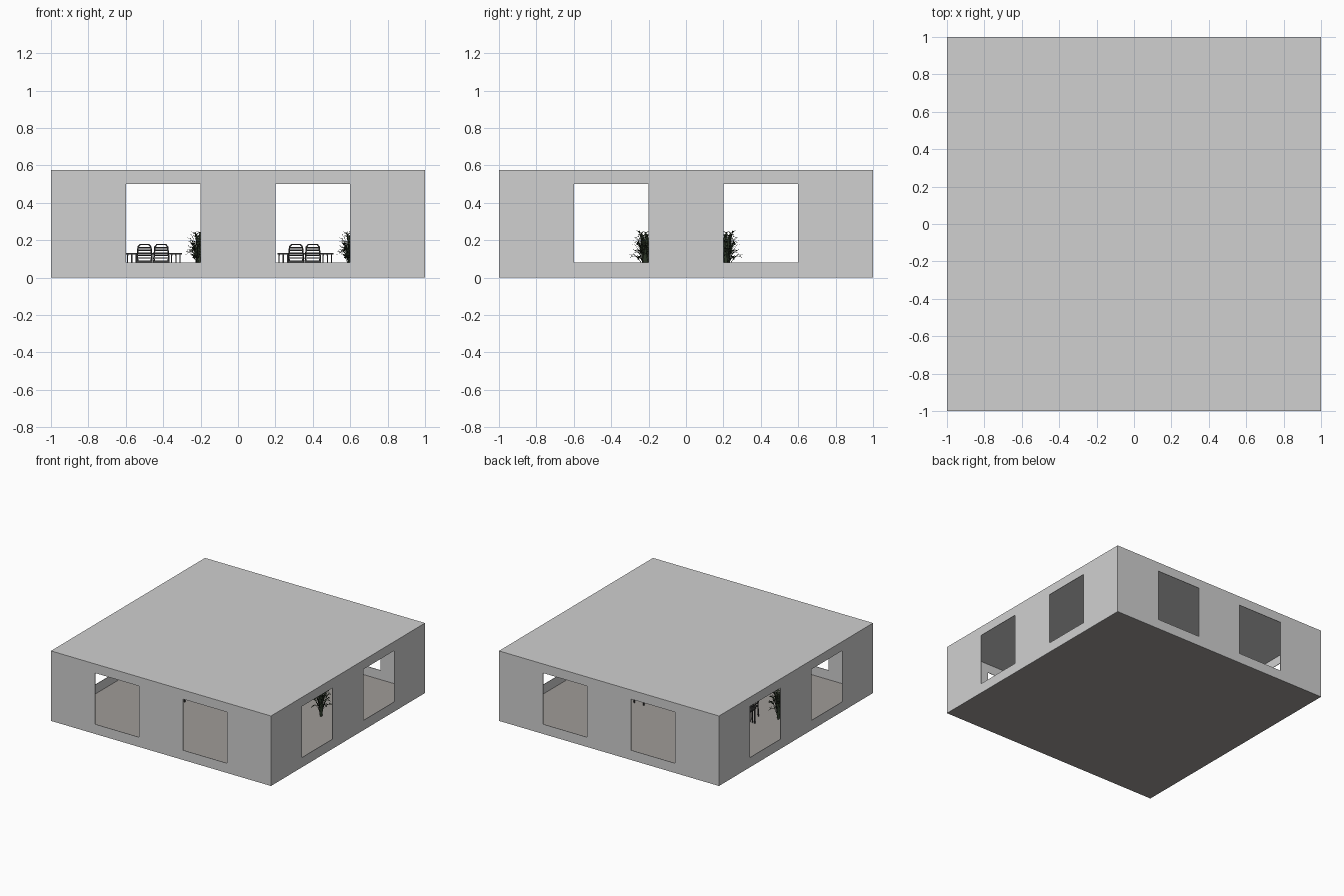
import bpy, bmesh, math, random
from mathutils import Vector, Matrix

if "Cube" in bpy.data.objects:
    bpy.data.objects.remove(bpy.data.objects["Cube"])

random.seed(4)


def material(name, rgb):
    m = bpy.data.materials.new(name)
    m.diffuse_color = (*rgb, 1)
    m.use_nodes = True
    m.node_tree.nodes["Principled BSDF"].inputs["Base Color"].default_value = m.diffuse_color
    return m


WALL = material("pale grey wall", (0.63, 0.63, 0.63))
FLOOR = material("warm grey floor", (0.35, 0.33, 0.315))
DARK = material("dark furniture", (0.05, 0.05, 0.05))
LEAF = material("dark leaf", (0.03, 0.045, 0.025))


def finish(bm, name, mat):
    me = bpy.data.meshes.new(name)
    bm.to_mesh(me)
    bm.free()
    me.materials.append(mat)
    ob = bpy.data.objects.new(name, me)
    bpy.context.collection.objects.link(ob)
    return ob


def box(bm, centre, size, tilt=0.0):
    mat = Matrix.Translation(centre) @ Matrix.Rotation(tilt, 4, 'X') @ Matrix.Diagonal((*size, 1))
    bmesh.ops.create_cube(bm, size=1, matrix=mat)


def rod(bm, a, b, t):
    a, b = Vector(a), Vector(b)
    rot = (b - a).to_track_quat('Z', 'Y').to_matrix().to_4x4()
    mat = Matrix.Translation((a + b) / 2) @ rot @ Matrix.Diagonal((t, t, (b - a).length, 1))
    bmesh.ops.create_cube(bm, size=1, matrix=mat)


def copy(ob, x, y, turn=0.0):
    ob2 = ob.copy()
    bpy.context.collection.objects.link(ob2)
    ob2.location = (x, y, 0)
    ob2.rotation_euler[2] = turn


# walls with two openings on each side, and the flat roof
W = [-1, -0.6, -0.2, 0.2, 0.6, 1]
Z = [0, 0.08, 0.5, 0.575]
bm = bmesh.new()
for k in range(4):
    rot = Matrix.Rotation(k * math.pi / 2, 3, 'Z')
    for i in range(5):
        for j in range(3):
            if j == 1 and i in (1, 3):
                continue
            pts = [(W[i], -1, Z[j]), (W[i + 1], -1, Z[j]),
                   (W[i + 1], -1, Z[j + 1]), (W[i], -1, Z[j + 1])]
            bm.faces.new([bm.verts.new(rot @ Vector(p)) for p in pts])
for i in range(5):
    for j in range(5):
        pts = [(W[i], W[j]), (W[i + 1], W[j]), (W[i + 1], W[j + 1]), (W[i], W[j + 1])]
        bm.faces.new([bm.verts.new((x, y, Z[3])) for x, y in pts])
bmesh.ops.remove_doubles(bm, verts=bm.verts, dist=1e-4)
shell = finish(bm, "walls_and_roof", WALL)
sol = shell.modifiers.new("thickness", 'SOLIDIFY')
sol.thickness = 0.004
sol.offset = -1

# floor slab, covering the underside
bm = bmesh.new()
box(bm, (0, 0, 0.002), (1.999, 1.999, 0.004))
finish(bm, "floor", FLOOR)

# slatted armchair, back towards -y
bm = bmesh.new()
for s in (-1, 1):
    rod(bm, (s * 0.036, 0.04, 0.004), (s * 0.036, 0.04, 0.10), 0.006)
    rod(bm, (s * 0.042, -0.035, 0.004), (s * 0.040, -0.035, 0.10), 0.006)
    rod(bm, (s * 0.040, -0.035, 0.10), (s * 0.034, -0.05, 0.165), 0.006)
    rod(bm, (s * 0.034, -0.05, 0.165), (s * 0.024, -0.053, 0.177), 0.006)
    rod(bm, (s * 0.040, -0.04, 0.118), (s * 0.038, 0.042, 0.112), 0.005)
rod(bm, (-0.026, -0.053, 0.177), (0.026, -0.053, 0.177), 0.006)
for i in range(5):
    t = i / 4
    w = 0.078 - 0.012 * t
    box(bm, (0, -0.036 - 0.014 * t, 0.105 + 0.055 * t), (w, 0.003, 0.006), 0.2)
for i in range(6):
    box(bm, (0, -0.032 + i * 0.0145, 0.09), (0.078, 0.011, 0.005))
box(bm, (0, 0.04, 0.083), (0.072, 0.004, 0.01))
box(bm, (0, -0.035, 0.083), (0.08, 0.004, 0.01))
chair = finish(bm, "armchair", DARK)

# low slatted table with several thin legs at each end
bm = bmesh.new()
for i in range(6):
    box(bm, (0, -0.05 + i * 0.02, 0.128), (0.30, 0.015, 0.007))
for s in (-1, 1):
    for x in (0.14, 0.118, 0.095):
        box(bm, (s * x, 0, 0.121), (0.007, 0.11, 0.007))
        for y in (-0.05, 0.05):
            rod(bm, (s * x, y, 0.004), (s * x, y, 0.122), 0.006)
table = finish(bm, "table", DARK)

# bushy palm made of arching pointed leaves
bm = bmesh.new()
N = 30
for k in range(N):
    ang = k * 2.39996
    t = k / (N - 1)
    reach = 0.03 + 0.055 * t + random.uniform(-0.01, 0.01)
    top = 0.25 - 0.14 * t + random.uniform(-0.012, 0.012)
    out = Vector((math.cos(ang), math.sin(ang), 0))
    side = Vector((-out.y, out.x, 0))
    prev = None
    for s in range(6):
        u = s / 5
        rise = math.sin(u * (1.57 + 0.5 * t))
        c = out * (0.008 + reach * u ** 1.5) + Vector((0, 0, 0.004 + top * rise))
        w = 0.002 + 0.007 * math.sin(math.pi * min(1, u * 0.97)) * u
        row = [bm.verts.new(c - side * w), bm.verts.new(c + side * w)]
        if prev:
            bm.faces.new((prev[0], prev[1], row[1], row[0]))
        prev = row
    # small side leaflets
    for u in (0.55, 0.7, 0.85):
        rise = math.sin(u * (1.57 + 0.5 * t))
        c = out * (0.008 + reach * u ** 1.5) + Vector((0, 0, 0.004 + top * rise))
        for d in (-1, 1):
            tip = c + side * d * 0.022 + out * 0.012 + Vector((0, 0, 0.012))
            bm.faces.new([bm.verts.new(p) for p in
                          (c - out * 0.003, c + out * 0.003 + Vector((0, 0, 0.006)), tip)])
palm = finish(bm, "palm", LEAF)

# two matching seating groups
for n, cx in enumerate((-0.455, 0.355)):
    spots = [(chair, -0.045, -0.13, 0), (chair, 0.045, -0.13, 0),
             (chair, -0.045, 0.13, math.pi), (chair, 0.045, 0.13, math.pi),
             (table, 0.005, 0, 0),
             (palm, 0.25, 0.215, 0), (palm, -0.235, -0.215, math.pi)]
    for ob, x, y, a in spots:
        copy(ob, cx + x, y, a)
for ob in (chair, table, palm):
    bpy.data.objects.remove(ob)
